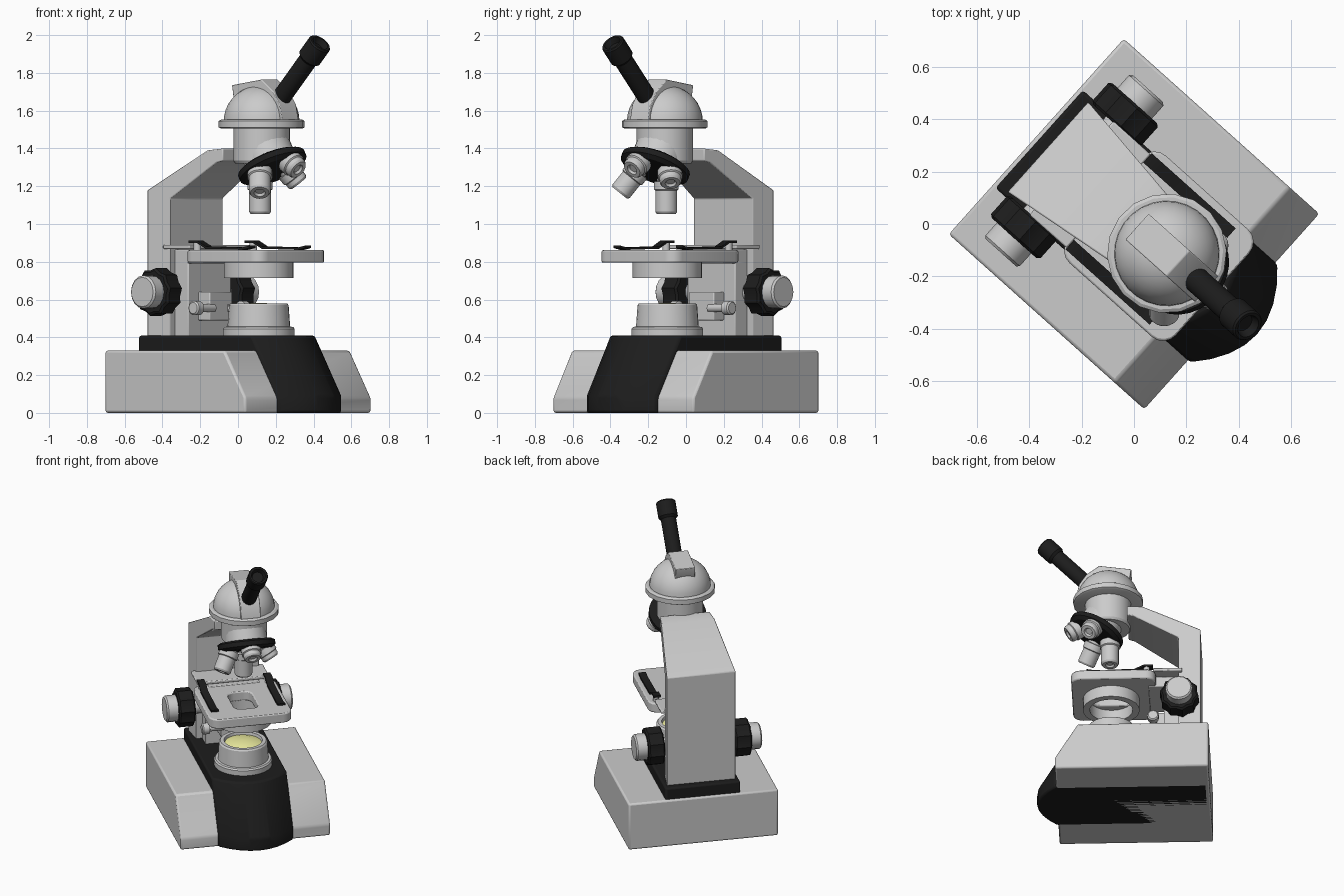
import bpy, bmesh
from math import sin, cos, pi, radians
from mathutils import Vector

if "Cube" in bpy.data.objects:
    bpy.data.objects.remove(bpy.data.objects["Cube"])

# Parts are described as (s, f, z): s = sideways, f = forward, z = up;
# the whole instrument is turned about z.
A, B = 0.667, 0.745


def material(name, rgb):
    m = bpy.data.materials.new(name)
    m.diffuse_color = (*rgb, 1)
    m.use_nodes = True
    m.node_tree.nodes["Principled BSDF"].inputs["Base Color"].default_value = m.diffuse_color
    return m


BLACK = material("black", (0.012, 0.012, 0.012))
YELLOW = material("lamp_yellow", (0.85, 0.85, 0.35))


def loft(name, rings, mat=None, bevel=0, closed=False):
    """Skin a list of equal-length rings; cap the ends unless closed."""
    bm = bmesh.new()
    vs = [[bm.verts.new((A * s + B * f, B * s - A * f, z)) for s, f, z in r] for r in rings]
    n = len(vs[0])
    pairs = list(zip(vs, vs[1:])) + ([(vs[-1], vs[0])] if closed else [])
    for a, b in pairs:
        for i in range(n):
            j = (i + 1) % n
            bm.faces.new((a[i], a[j], b[j], b[i]))
    if not closed:
        bm.faces.new(vs[0])
        bm.faces.new(vs[-1])
    bmesh.ops.recalc_face_normals(bm, faces=bm.faces)
    me = bpy.data.meshes.new(name)
    bm.to_mesh(me)
    bm.free()
    ob = bpy.data.objects.new(name, me)
    bpy.context.collection.objects.link(ob)
    if mat:
        me.materials.append(mat)
    if bevel:
        m = ob.modifiers.new("bevel", "BEVEL")
        m.width, m.segments, m.limit_method = bevel, 2, "ANGLE"
    bpy.ops.object.select_all(action="DESELECT")
    ob.select_set(True)
    bpy.context.view_layer.objects.active = ob
    bpy.ops.object.shade_smooth_by_angle(angle=radians(32))
    return ob


def prism(name, pts, w, mat=None, bevel=0, s0=0):
    """Side profile of (f, z) points, extruded sideways to half width w."""
    wf = w if callable(w) else (lambda f: w)
    return loft(name, [[(s0 + k * wf(f), f, z) for f, z in pts] for k in (-1, 1)], mat, bevel)


def box(name, w, f0, f1, z0, z1, mat=None, bevel=0.006):
    return prism(name, [(f0, z0), (f1, z0), (f1, z1), (f0, z1)], w, mat, bevel)


def lathe(name, prof, origin, axis=(0, 0, 1), n=24, mat=None, scallop=0, closed=False):
    """Turn (radius, distance) points about an axis."""
    o, d = Vector(origin), Vector(axis).normalized()
    u = d.orthogonal().normalized()
    v = d.cross(u)
    rings = []
    for r, h in prof:
        ring = []
        for i in range(n):
            t = 2 * pi * i / n
            q = r * (1 - scallop * (i % 2))
            ring.append(o + d * h + u * q * cos(t) + v * q * sin(t))
        rings.append(ring)
    return loft(name, rings, mat, closed=closed)


def rounded(w, fc, hf, rad, z, n=5):
    """Rounded rectangle ring."""
    pts = []
    for q, (a, b) in enumerate(((1, 1), (-1, 1), (-1, -1), (1, -1))):
        for i in range(n):
            t = (q + i / (n - 1)) * pi / 2
            pts.append((a * (w - rad) + rad * cos(t), fc + b * (hf - rad) + rad * sin(t), z))
    return pts


# Base with sloped front
prism("base", [(-.5, 0), (.5, 0), (.5, .08), (.35, .33), (-.5, .33)], .5, bevel=.012)


# Black centre of the base with bowed front
def bowed(front, z):
    arc = [(.25 * t / 4, front + .12 * (1 - (t / 4) ** 2), z) for t in range(-4, 5)]
    return [(.25, -.485, z), (-.25, -.485, z)] + arc


loft("base_core", [bowed(.51, 0), bowed(.51, .09), bowed(.32, .41)], BLACK, .012)

# Lamp housing and glowing lens
C = (0, .148, 0)
lathe("lamp_housing", [(.19, .40), (.19, .445), (.182, .455), (.166, .457), (.158, .57), (.15, .58),
                       (.125, .58), (.118, .555), (.118, .50)], C, n=28)
lathe("lamp_lens", [(.12, .54), (.12, .562), (.08, .575), (.04, .581), (.005, .583)], C, mat=YELLOW)

# Arm, tapering towards the head
prism("arm", [(-.44, .40), (-.44, 1.18), (-.06, 1.39), (.04, 1.40), (.04, 1.335), (0, 1.325),
              (-.295, 1.135), (-.295, .40)], lambda f: .23 - .135 * (f + .44), bevel=.006)

# Focus rack and stage bracket
box("stage_bracket", .17, -.30, -.20, .40, .80)
box("focus_rack", .09, -.21, -.12, .49, .64)
box("stage_back_plate", .24, -.32, -.13, .868, .89)
box("stage_support", .17, -.30, -.10, .79, .865)

# Focus knobs and small lock pins on both sides
for side, k in (("left", -1), ("right", 1)):
    ax = (k, 0, 0)
    kc = (0, -.305, .64)
    lathe(side + "_knob_shaft", [(.05, .15), (.05, .25)], kc, ax, 12)
    lathe(side + "_coarse_knob", [(.115, .235), (.128, .245), (.128, .335), (.115, .345)], kc, ax, 20,
          BLACK, .1)
    lathe(side + "_fine_knob", [(.088, .33), (.088, .41), (.078, .42)], kc, ax, 16)
    pc = (0, -.13, .555)
    lathe(side + "_lock_pin", [(.022, .05), (.022, .16), (.038, .165), (.038, .205), (.03, .212)], pc, ax, 14)

# Stage with slot
loft("stage", [rounded(.275, .127, .275, .065, .795), rounded(.275, .127, .275, .065, .862),
               rounded(.08, .14, .13, .05, .862), rounded(.08, .14, .13, .05, .795)],
     bevel=.008, closed=True)

# Stage clips and posts
for side, k in (("left", -1), ("right", 1)):
    top = [(-.13, .912), (-.07, .912), (-.01, .882), (.25, .876), (.30, .886)]
    prism(side + "_stage_clip", top + [(f, z - .013) for f, z in reversed(top)], .024, BLACK, s0=k * .222)
    lathe(side + "_clip_post", [(.02, .80), (.02, .9)], (k * .222, -.09, 0), n=12)

# Condenser ring under the stage
lathe("condenser", [(.185, .715), (.185, .80), (.14, .80), (.14, .715)], C, n=24, closed=True)

# Head: neck, flange and dome
H = (0, .168, 0)
lathe("neck", [(.14, 1.32), (.15, 1.335), (.15, 1.52)], H, n=28)
lathe("head_flange", [(.215, 1.505), (.228, 1.512), (.228, 1.545), (.215, 1.553)], H, n=18)
lathe("head_dome", [(.20 * cos(t * pi / 18) + .001, 1.545 + .19 * sin(t * pi / 18)) for t in range(10)],
      H, n=28)
prism("eyepiece_mount", [(.03, 1.64), (.015, 1.735), (.225, 1.765), (.31, 1.70), (.355, 1.63), (.372, 1.55),
                         (.10, 1.55)], .066, bevel=.004)

# Eyepiece
lathe("eyepiece", [(.05, -.05), (.05, .27), (.064, .285), (.064, .385), (.058, .393), (.046, .393),
                   (.036, .36)], (0, .313, 1.675), (0, .27, .282), 24, BLACK)

# Revolving nosepiece, tilted forwards
tilt = radians(28)
down = Vector((0, sin(tilt), -cos(tilt)))
fwd = Vector((0, cos(tilt), sin(tilt)))
side = Vector((1, 0, 0))
N = Vector((0, .245, 1.305))
lathe("nosepiece_mount", [(.135, -.13), (.14, 0)], N, down, 24)
lathe("nosepiece", [(.165, -.03), (.188, -.018), (.188, .012), (.165, .03), (.08, .036)], N, down, 28, BLACK)

# Objectives around the nosepiece: the rear one hangs straight down
for name, radial, length in (("working", -fwd, .205), ("left", -side, .18),
                             ("front", fwd, .115), ("right", side, .115)):
    axis = down * cos(tilt) + radial * sin(tilt)
    L = length
    lathe(name + "_objective", [(.05, 0), (.05, .03), (.066, .033), (.066, .075), (.058, .08), (.058, L - .012),
                                (.05, L), (.03, L), (.022, L - .012)], N + radial * .1, axis, 20)
